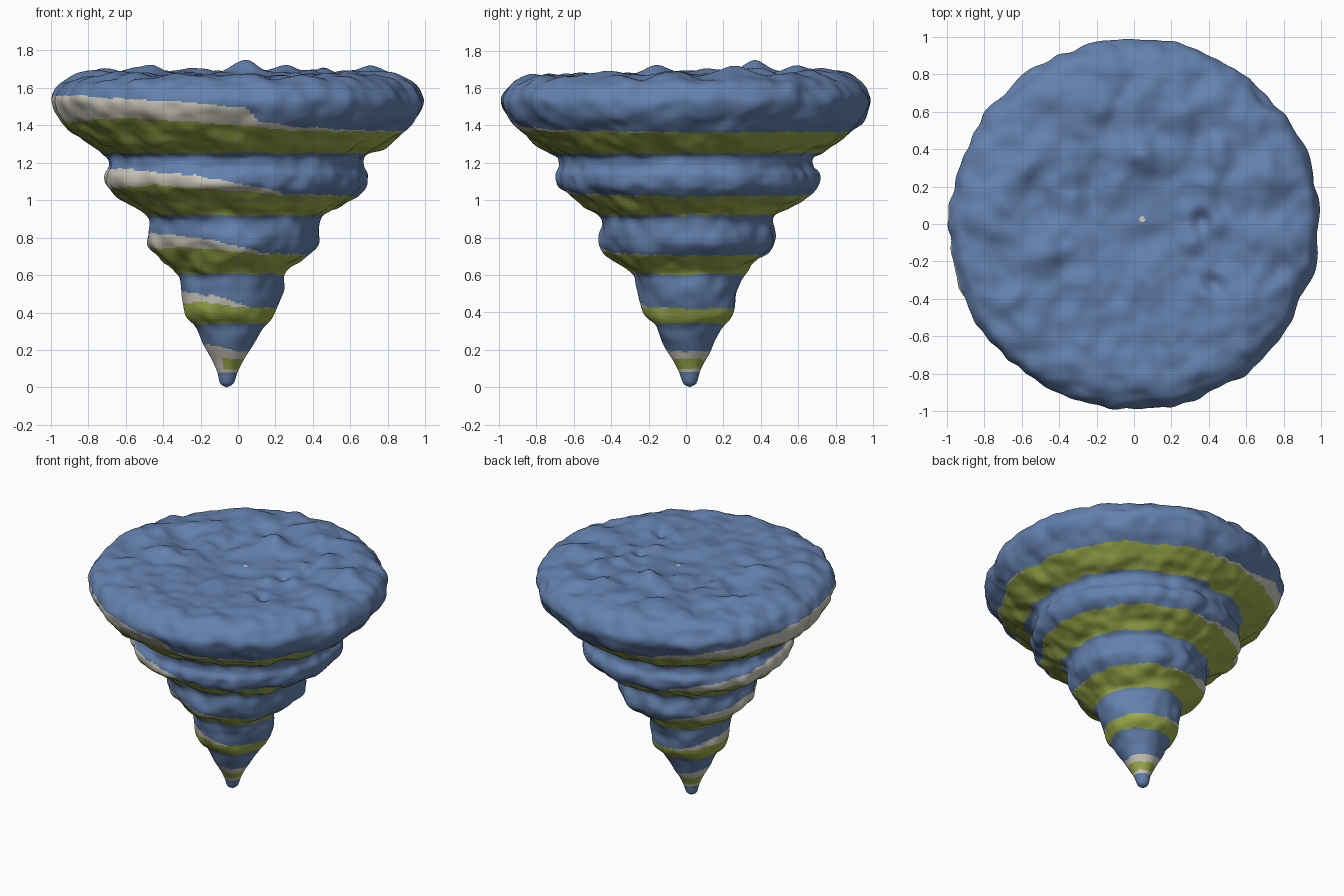
import bpy, bmesh, math
from mathutils import Vector, noise

cube = bpy.data.objects.get("Cube")
if cube:
    bpy.data.objects.remove(cube, do_unlink=True)


def make_material(name, rgb):
    mat = bpy.data.materials.new(name)
    mat.use_nodes = True
    mat.diffuse_color = (*rgb, 1)
    mat.node_tree.nodes["Principled BSDF"].inputs["Base Color"].default_value = (*rgb, 1)
    return mat


materials = [make_material("dusty blue", (0.128, 0.22, 0.425)),
             make_material("olive green", (0.34, 0.41, 0.07)),
             make_material("warm white", (0.62, 0.60, 0.51))]
BLUE, GREEN, WHITE = range(3)

# Stepped cone profile: radius, height, from the tip to the middle of the top
PROFILE = [(0, 0), (.035, .02), (.055, .08), (.078, .13), (.115, .2), (.155, .27),
           (.187, .33), (.237, .4), (.265, .52), (.28, .59), (.315, .63), (.39, .69),
           (.445, .75), (.46, .8), (.455, .88), (.475, .92), (.535, .96), (.63, 1.02),
           (.69, 1.07), (.70, 1.13), (.675, 1.18), (.68, 1.23), (.725, 1.26), (.80, 1.3),
           (.885, 1.37), (.95, 1.44), (.987, 1.52), (.97, 1.58), (.93, 1.63),
           (.85, 1.662), (.72, 1.672), (.4, 1.665), (0, 1.65)]
COLUMNS = 280
STEP = 0.009

# Colour bands: bottom of green, lowest top of green, scale of the lift
BANDS = [(1.25, 1.36, 1), (.92, 1.02, .75), (.605, .705, .58), (.34, .42, .45), (.10, .15, .2)]
# Lift of each band's upper edges by angle in degrees
BACK_LIFT = [(0, 0), (80, .005), (110, .025), (130, .09), (155, .14), (180, .195), (206, .2)]
RIM_WHITE = BACK_LIFT + [(252, .165), (272, .135), (277, .06), (290, .03), (315, .012), (360, 0)]
LOWER_WHITE = BACK_LIFT + [(252, .15), (272, .09), (286, .05), (293, .015), (360, 0)]
GREEN_LIFT = [(0, 0), (110, .01), (160, .045), (206, .06), (232, .08), (270, .04),
              (290, .01), (360, 0)]
# Large lumps and pits on the top: x, y, width, height
LUMPS = [(.03, .38, .11, .045), (-.45, -.15, .1, .04), (-.2, .6, .07, .03),
         (.42, -.32, .05, -.045), (.36, .02, .05, -.045), (.1, -.1, .09, -.02),
         (-.5, -.4, .07, .03), (-.35, .2, .12, -.02), (.45, .4, .08, .025)]


def interpolate(table, x):
    for (x0, y0), (x1, y1) in zip(table, table[1:]):
        if x <= x1:
            return y0 + (y1 - y0) * (x - x0) / (x1 - x0)
    return table[-1][1]


def smooth_path(points):
    """Evenly sampled Catmull-Rom curve through the points."""
    pts = [Vector(p) for p in points]
    ext = [2 * pts[0] - pts[1]] + pts + [2 * pts[-1] - pts[-2]]
    path = []
    for a, b, c, d in zip(ext, ext[1:], ext[2:], ext[3:]):
        count = max(2, round((c - b).length / STEP))
        for i in range(count):
            t = i / count
            path.append(0.5 * (2 * b + (c - a) * t + (2 * a - 5 * b + 4 * c - d) * t * t
                               + (3 * b - a - 3 * c + d) * t ** 3))
    return path + [pts[-1]]


def axis(z):
    """The centre line leans slightly towards the tip."""
    lean = max(0, 1 - z / 1.3)
    return Vector((-.06 * lean, .02 * lean, 0))


def bump(p, radius, upward):
    """Lumpy clay surface, stronger on the top."""
    soft = noise.noise(p * 6 + Vector((3, 7, 1)))
    fine = noise.noise(p * 11)
    side = min(.023, radius * .08) * (soft + .6 * fine)
    if upward < .6:
        return side
    warp = noise.noise_vector(p * 3) * .1
    rolling = noise.noise((p + warp) * 5 + Vector((1, 4, 9)))
    lumps = sum(h * math.exp(-((p.x - x) ** 2 + (p.y - y) ** 2) / (w * w))
                for x, y, w, h in LUMPS)
    mix = min(1, (upward - .6) / .4) * min(1, max(0, 1 - radius) / .2)
    return side + mix * (.035 * rolling + .015 * p.y + lumps)


def colour_at(p):
    if p.z > 1.6:
        speck = (p.x - .045) ** 2 + (p.y - .025) ** 2 < .016 ** 2
        return WHITE if speck else BLUE
    d = p - axis(p.z)
    angle = math.degrees(math.atan2(d.y, d.x)) % 360
    z = p.z + .008 * noise.noise(p * 14)
    for low, high, scale in BANDS:
        white_lift = RIM_WHITE if low > 1.2 else LOWER_WHITE
        green_top = high + scale * interpolate(GREEN_LIFT, angle)
        white_top = high + scale * interpolate(white_lift, angle)
        if low < .2:                       # the lowest band has white on both sides
            white_top += .04
            low -= .018
            if low < z < white_top and (z < low + .015 or 180 < angle < 250):
                return WHITE
        if low < z < green_top:
            return GREEN
        if green_top <= z < white_top:
            return WHITE
    return BLUE


# Spin the profile into a lumpy skin
path = smooth_path(PROFILE)
bm = bmesh.new()
rings = []
for i, point in enumerate(path):
    tangent = (path[min(i + 1, len(path) - 1)] - path[max(i - 1, 0)]).normalized()
    radius, z = point
    if i in (0, len(path) - 1):
        rings.append([bm.verts.new(axis(z) + Vector((0, 0, z)))])
        continue
    ring = []
    for j in range(COLUMNS):
        a = math.tau * j / COLUMNS
        out = Vector((math.cos(a), math.sin(a), 0))
        p = axis(z) + out * radius + Vector((0, 0, z))
        normal = out * tangent.y + Vector((0, 0, -tangent.x))
        ring.append(bm.verts.new(p + normal * bump(p, radius, normal.z)))
    rings.append(ring)
rings[-1][0].co.z = sum(v.co.z for v in rings[-2]) / COLUMNS

for lower, upper in zip(rings, rings[1:]):
    for j in range(COLUMNS):
        k = (j + 1) % COLUMNS
        if len(lower) == 1:
            corners = (lower[0], upper[k], upper[j])
        elif len(upper) == 1:
            corners = (lower[j], lower[k], upper[0])
        else:
            corners = (lower[j], lower[k], upper[k], upper[j])
        face = bm.faces.new(corners)
        face.smooth = True
        face.material_index = colour_at(face.calc_center_median())

mesh = bpy.data.meshes.new("stepped_cone")
bm.to_mesh(mesh)
bm.free()
for mat in materials:
    mesh.materials.append(mat)
cone = bpy.data.objects.new("stepped_cone", mesh)
bpy.context.collection.objects.link(cone)
